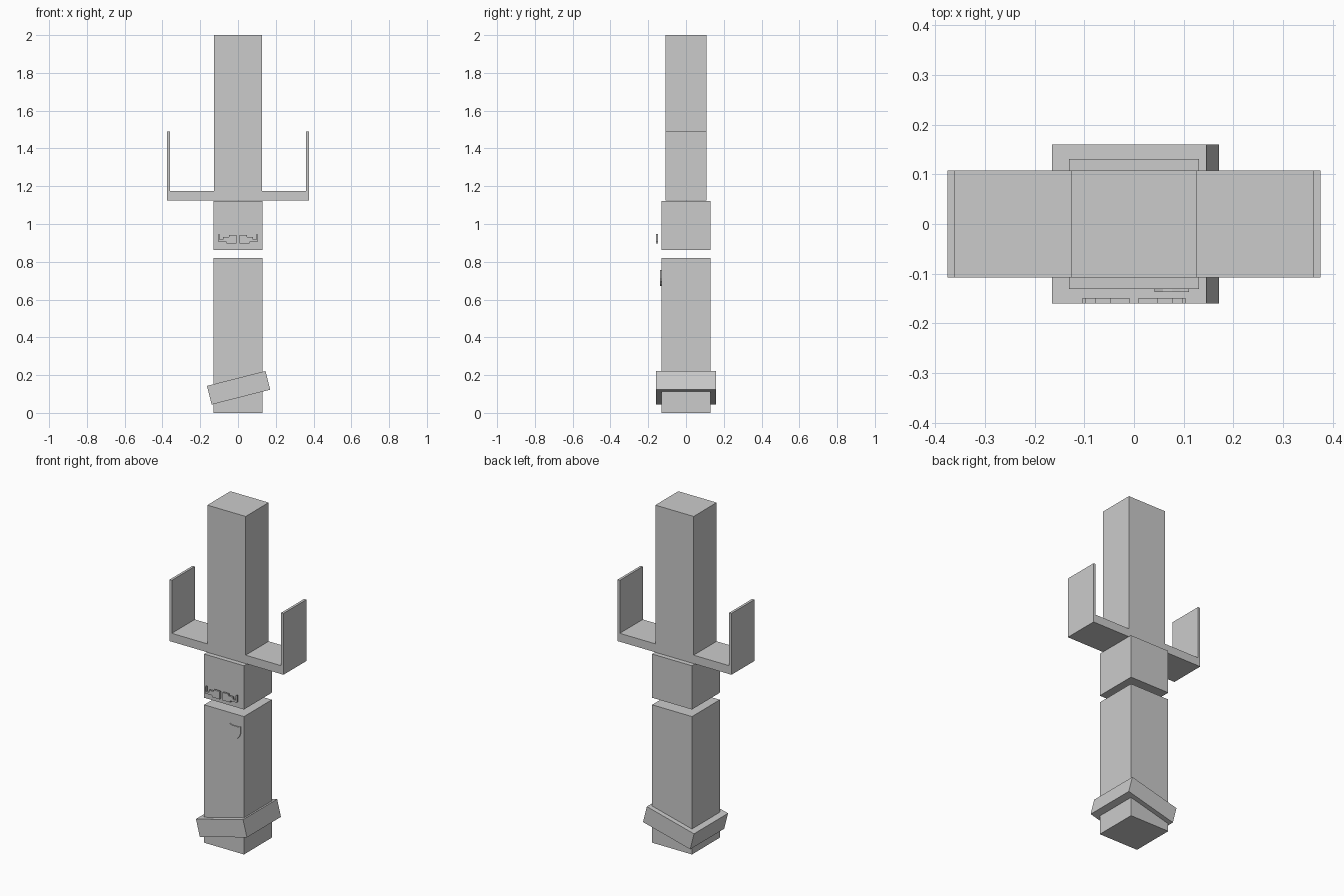
import bpy, bmesh
from math import radians

if "Cube" in bpy.data.objects:
    bpy.data.objects.remove(bpy.data.objects["Cube"])


def box(name, x, y, z, tilt=0):
    """Box given by centre-symmetric half widths x, y and a z range."""
    bpy.ops.mesh.primitive_cube_add(size=1, location=(0, 0, (z[0] + z[1]) / 2),
                                    rotation=(0, radians(tilt), 0))
    ob = bpy.context.object
    ob.name = name
    ob.scale = (2 * x, 2 * y, z[1] - z[0])
    return ob


def extrude(name, outlines, y0, y1):
    """Solids from closed (x, z) outlines, extruded from y0 to y1."""
    bm = bmesh.new()
    for pts in outlines:
        face = bm.faces.new([bm.verts.new((x, y0, z)) for x, z in pts])
        geo = bmesh.ops.extrude_face_region(bm, geom=[face], use_keep_orig=True)
        new = [v for v in geo["geom"] if isinstance(v, bmesh.types.BMVert)]
        bmesh.ops.translate(bm, verts=new, vec=(0, y1 - y0, 0))
    bmesh.ops.recalc_face_normals(bm, faces=bm.faces)
    me = bpy.data.meshes.new(name)
    bm.to_mesh(me)
    bm.free()
    ob = bpy.data.objects.new(name, me)
    bpy.context.collection.objects.link(ob)
    return ob


def mirrored(pts):
    return [(-x, z) for x, z in reversed(pts)]


# Body, floating head and tilted belt
box("body", 0.131, 0.131, (0, 0.82))
box("head", 0.131, 0.131, (0.862, 1.122))
belt = box("belt", 0.16, 0.16, (0.082, 0.184), tilt=-14.3)
belt.location.x = 0.003

# Hat: tall crown, flat brim and upturned brim ends in one profile
half = [(0.375, 1.125), (0.375, 1.49), (0.36, 1.49), (0.36, 1.175),
        (0.126, 1.175), (0.126, 2.0)]
extrude("hat", [half + mirrored(half)], -0.108, 0.108)

# Stepped moustache, two halves floating in front of the head
side = [(0.009, 0.896), (0.060, 0.896), (0.060, 0.906), (0.104, 0.906),
        (0.104, 0.948), (0.097, 0.948), (0.097, 0.918), (0.079, 0.918),
        (0.079, 0.932), (0.048, 0.932), (0.048, 0.942), (0.009, 0.942)]
extrude("moustache", [side, mirrored(side)], -0.160, -0.149)

# Shield badge on the chest
shield = [(0, 0.752), (0.018, 0.750), (0.035, 0.757), (0.035, 0.715),
          (0.029, 0.697), (0.017, 0.682), (0, 0.673)]
outline = shield + mirrored(shield)[1:-1]
extrude("badge", [[(x + 0.076, z) for x, z in outline]], -0.137, -0.129)
